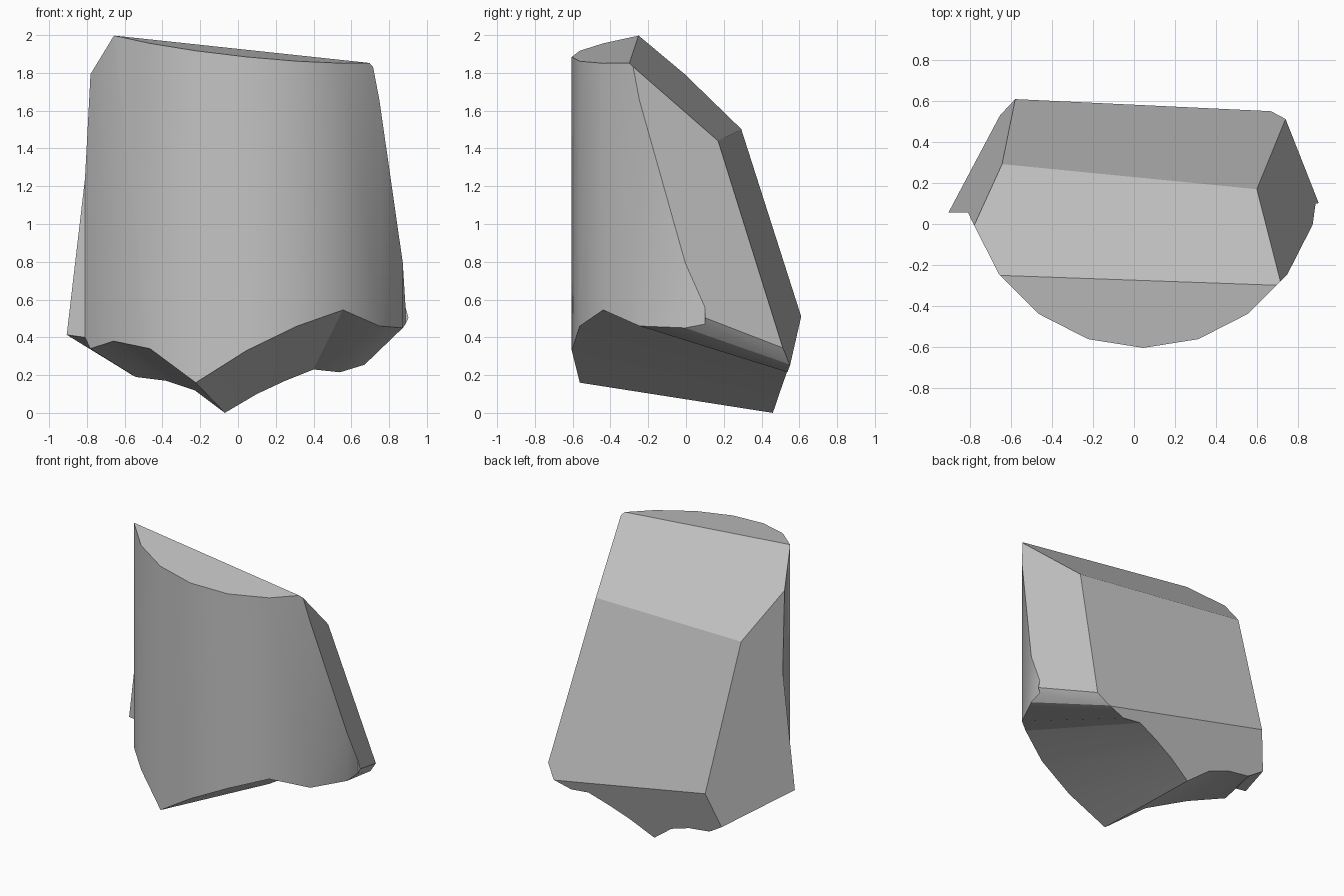
import bpy
import bmesh
from math import sin, cos, radians
from mathutils import Vector

default_cube = bpy.data.objects.get("Cube")
if default_cube:
    bpy.data.objects.remove(default_cube, do_unlink=True)

STEP = radians(18)
RADIUS = 0.87
CENTRE = Vector((0.045, 0.265))
TOP = 2.3

# Rounded front: nine columns of a twenty-sided cylinder, with their lower heights
front_heights = [0.34, 0.38, 0.34, 0.16, 0.33, 0.46, 0.545, 0.46, 0.45]
front = [
    Vector((CENTRE.x + RADIUS * sin(i * STEP), CENTRE.y - RADIUS * cos(i * STEP), z))
    for i, z in zip(range(-4, 5), front_heights)
]

# Small side flanges, continued outwards until the side cuts trim them
right_flange = [Vector((-1.1, 0.055, 0.44)), Vector((-0.81, 0.055, 0.4))]
left_flange = [Vector((0.887, 0.1, 0.47)), Vector((0.97, 0.11, 0.65))]
front = right_flange + front + left_flange

# Lower rear edge (x, z), lying in a leaning rear plane
rear_edge = [
    (-0.85, 0.38), (-0.56, 0.2), (-0.54, 0.19), (-0.38, 0.17), (-0.23, 0.12),
    (-0.07, 0), (0.1, 0.1), (0.25, 0.17), (0.4, 0.23), (0.54, 0.215),
    (0.67, 0.255), (0.675, 0.262), (0.95, 0.65),
]


def rear_point(x, z):
    return Vector((x, 0.461 + 0.017 * x + 0.311 * z, z))


rear = [rear_point(x, z) for x, z in rear_edge]

# Uncut block: front wall, scalloped underside, rear wall, sides and lid
bm = bmesh.new()


def add_row(points):
    return [bm.verts.new(p) for p in points]


front_low = add_row(front)
front_high = add_row(Vector((p.x, p.y, TOP)) for p in front)
rear_low = add_row(rear)
rear_high = add_row(rear_point(p.x, TOP) for p in rear)


def strip(row_a, row_b):
    for i in range(len(row_a) - 1):
        bm.faces.new((row_a[i], row_a[i + 1], row_b[i + 1], row_b[i]))


strip(front_low, front_high)
strip(rear_low, front_low)
strip(rear_high, rear_low)
strip(front_high, rear_high)
for end in (0, -1):
    bm.faces.new((front_low[end], front_high[end], rear_high[end], rear_low[end]))
bmesh.ops.recalc_face_normals(bm, faces=bm.faces[:])

# Corners shared by the flat broken faces
peak_right = Vector((-0.68, -0.25, 2))
peak_left = Vector((0.72, -0.3, 1.85))
shoulder_left = Vector((0.6, 0.17, 1.44))
shoulder_right = Vector((-0.645, 0.29, 1.51))
heel_right = Vector((-0.58, 0.61, 0.51))
heel_left = Vector((0.74, 0.51, 0.35))
flange_tip = Vector((-0.91, 0.05, 0.41))
cap_front = Vector((0.04, -0.605, 1.885))
INSIDE = Vector((0, 0, 0.9))


def slice_off(a, b, c):
    """Remove everything beyond the plane through three corners and close it."""
    normal = (b - a).cross(c - a).normalized()
    if normal.dot(INSIDE - a) > 0:
        normal.negate()
    geometry = bm.verts[:] + bm.edges[:] + bm.faces[:]
    bmesh.ops.bisect_plane(bm, geom=geometry, dist=0.00001, plane_co=a,
                           plane_no=normal, clear_outer=True)
    rim = [e for e in bm.edges if e.is_boundary]
    bmesh.ops.holes_fill(bm, edges=rim, sides=0)


slice_off(shoulder_right, heel_right, flange_tip)        # right side
slice_off(peak_left, shoulder_left, heel_left)           # left side
slice_off(shoulder_left, shoulder_right, heel_right)     # steep rear
slice_off(peak_right, peak_left, shoulder_left)          # upper slope
slice_off(peak_right, peak_left, cap_front)              # top cap

bmesh.ops.recalc_face_normals(bm, faces=bm.faces[:])
mesh = bpy.data.meshes.new("broken_stone_block")
bm.to_mesh(mesh)
bm.free()
block = bpy.data.objects.new("broken_stone_block", mesh)
bpy.context.collection.objects.link(block)

# Plain grey stone
grey = bpy.data.materials.new("stone_grey")
grey.use_nodes = True
colour = (0.55, 0.55, 0.55, 1)
grey.diffuse_color = colour
grey.node_tree.nodes["Principled BSDF"].inputs["Base Color"].default_value = colour
mesh.materials.append(grey)

# Smooth rounded front, crisp breaks
bpy.ops.object.select_all(action="DESELECT")
block.select_set(True)
bpy.context.view_layer.objects.active = block
bpy.ops.object.shade_smooth_by_angle(angle=radians(26))
